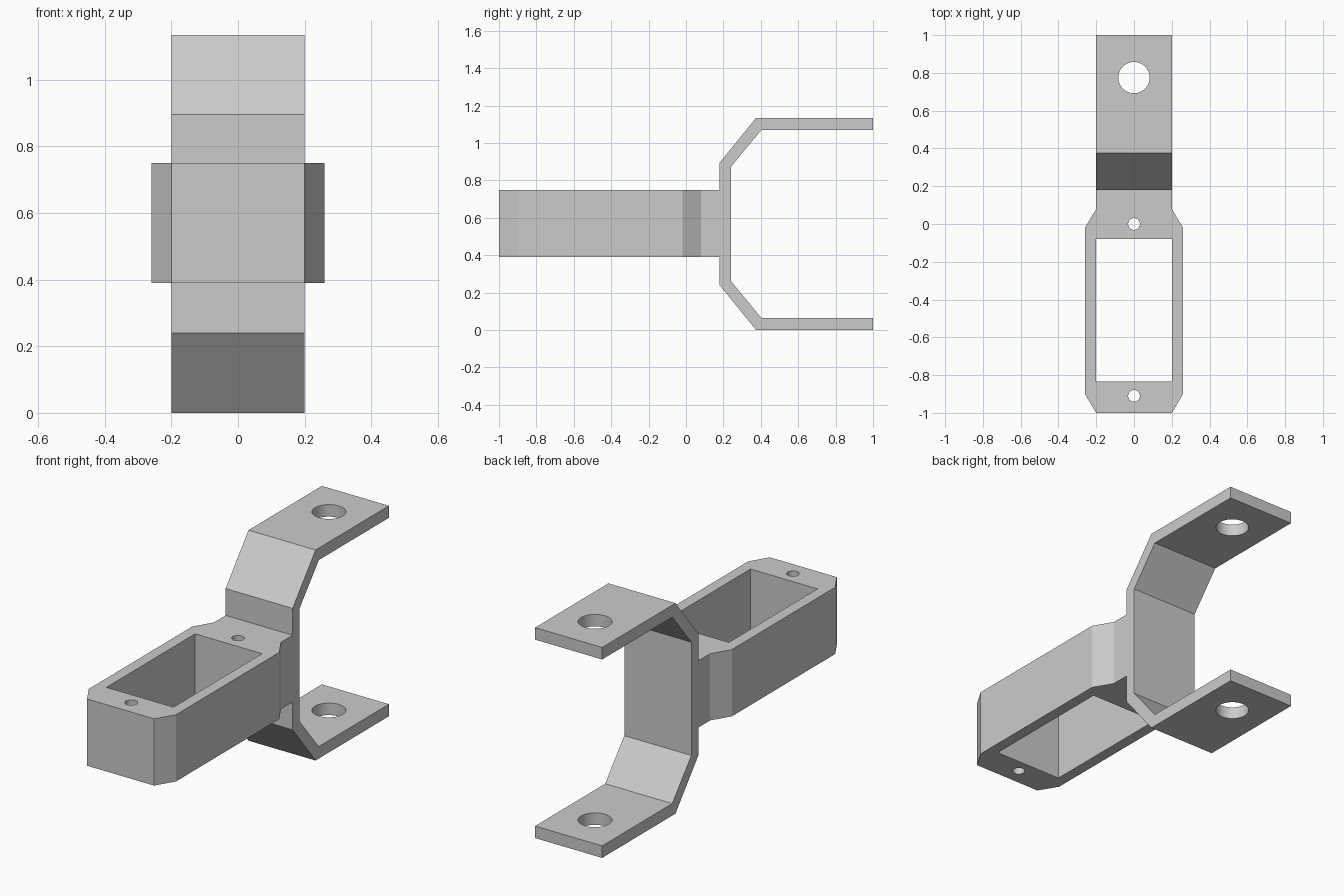
import bpy
import bmesh
from math import radians
from mathutils import Vector

old = bpy.data.objects.get("Cube")
if old:
    bpy.data.objects.remove(old, do_unlink=True)

# One plain grey for the whole mount
GREY = (0.6, 0.6, 0.6, 1)
grey = bpy.data.materials.new("plain grey")
grey.use_nodes = True
grey.diffuse_color = GREY
grey.node_tree.nodes["Principled BSDF"].inputs["Base Color"].default_value = GREY

HEIGHT = 1.135
MID = HEIGHT / 2
HALF_W = 0.2


def prism(name, outline, sweep):
    """Extrude a closed outline of 3D points along a vector."""
    bm = bmesh.new()
    face = bm.faces.new([bm.verts.new(p) for p in outline])
    grown = bmesh.ops.extrude_face_region(bm, geom=[face])["geom"]
    verts = [v for v in grown if isinstance(v, bmesh.types.BMVert)]
    bmesh.ops.translate(bm, verts=verts, vec=Vector(sweep))
    bmesh.ops.recalc_face_normals(bm, faces=bm.faces)
    mesh = bpy.data.meshes.new(name)
    bm.to_mesh(mesh)
    bm.free()
    mesh.materials.append(grey)
    obj = bpy.data.objects.new(name, mesh)
    bpy.context.collection.objects.link(obj)
    return obj


def hole_cutter(y, radius):
    bpy.ops.mesh.primitive_cylinder_add(vertices=48, radius=radius, depth=2,
                                        location=(0, y, MID))
    cutter = bpy.context.object
    cutter.data.materials.append(grey)
    return cutter


def cut(obj, cutters):
    """Subtract the cutters, then remove them."""
    bpy.ops.object.select_all(action="DESELECT")
    bpy.context.view_layer.objects.active = obj
    obj.select_set(True)
    for cutter in cutters:
        cutter.hide_render = True
        mod = obj.modifiers.new("cut", "BOOLEAN")
        mod.operation = "DIFFERENCE"
        mod.solver = "EXACT"
        mod.object = cutter
        bpy.ops.object.modifier_apply(modifier=mod.name)
        bpy.data.objects.remove(cutter, do_unlink=True)
    bpy.ops.object.shade_smooth_by_angle(angle=radians(20))


# Rectangular holder with chamfered corners, an open pocket and screw holes
BOX_LOW, BOX_HIGH = 0.39, 0.75
side = [(HALF_W, 0.18), (HALF_W, 0.08), (0.26, -0.02), (0.26, -0.9), (HALF_W, -1)]
plan = side + [(-x, y) for x, y in reversed(side)]
holder = prism("holder_frame", [(x, y, BOX_LOW) for x, y in plan],
               (0, 0, BOX_HIGH - BOX_LOW))
pocket = prism("pocket_cutter",
               [(x, y, 0) for x, y in ((-HALF_W, -0.835), (HALF_W, -0.835),
                                       (HALF_W, -0.08), (-HALF_W, -0.08))],
               (0, 0, 1))
cut(holder, [pocket, hole_cutter(0, 0.031), hole_cutter(-0.91, 0.031)])

# Bent strip bracket with two arms, mirrored about its middle height
outer = [(0.18, 0.24), (0.375, 0), (1, 0)]
inner = [(1, 0.065), (0.403, 0.065), (0.24, 0.262)]
lower = outer + inner
profile = lower + [(y, HEIGHT - z) for y, z in reversed(lower)]
bracket = prism("bent_bracket", [(-HALF_W, y, z) for y, z in profile],
                (2 * HALF_W, 0, 0))
cut(bracket, [hole_cutter(0.775, 0.083)])
